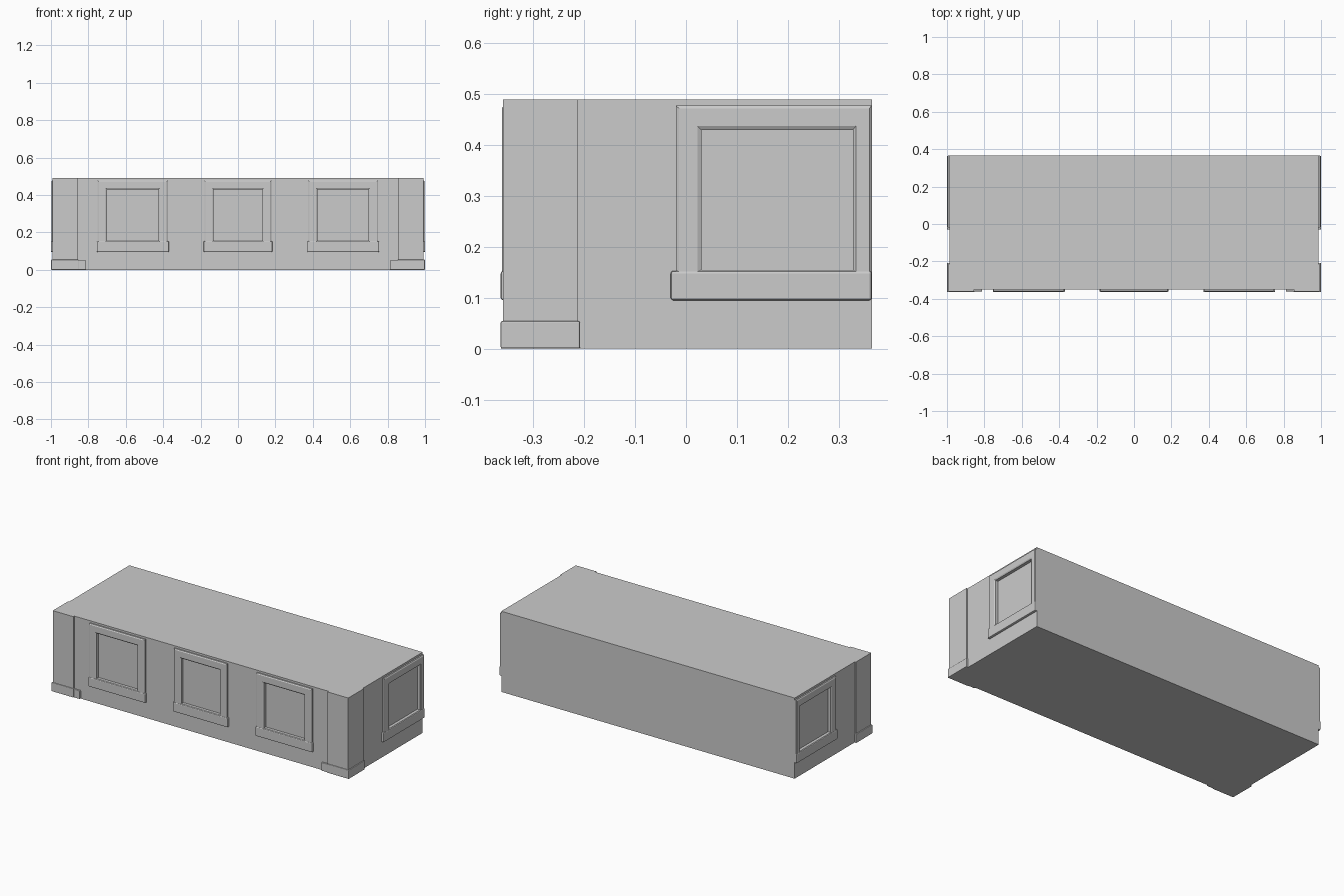
import bpy
import bmesh
from math import radians
from mathutils import Vector

old = bpy.data.objects.get("Cube")
if old:
    bpy.data.objects.remove(old, do_unlink=True)

stone = bpy.data.materials.new("grey_stone")
stone.use_nodes = True
COLOUR = (0.6, 0.6, 0.6, 1)
stone.diffuse_color = COLOUR
stone.node_tree.nodes["Principled BSDF"].inputs["Base Color"].default_value = COLOUR

FRONT, SIDE, BACK, HEIGHT = -0.35, 0.986, 0.365, 0.49


def finish(name, bm):
    mesh = bpy.data.meshes.new(name)
    bm.to_mesh(mesh)
    bm.free()
    mesh.materials.append(stone)
    obj = bpy.data.objects.new(name, mesh)
    bpy.context.collection.objects.link(obj)
    return obj


def box(name, lo, hi, bevel=0):
    lo, hi = Vector(lo), Vector(hi)
    bm = bmesh.new()
    bmesh.ops.create_cube(bm, size=1)
    for v in bm.verts:
        v.co = (lo + hi) / 2 + v.co * (hi - lo)
    obj = finish(name, bm)
    if bevel:
        mod = obj.modifiers.new("rounded_edges", "BEVEL")
        mod.width = bevel
        mod.segments = 2
    return obj


def place(wall, u, depth, z):
    """Map wall coordinates to space; wall is 0 for the front, +1 or -1 for a side."""
    if wall == 0:
        return Vector((u, FRONT - depth, z))
    return Vector((wall * (SIDE + depth), u, z))


def wall_box(name, wall, u0, u1, z0, z1, d0, d1, bevel=0):
    a, b = place(wall, u0, d0, z0), place(wall, u1, d1, z1)
    lo = [min(p) for p in zip(a, b)]
    hi = [max(p) for p in zip(a, b)]
    return box(name, lo, hi, bevel)


def window_frame(name, wall, outer, inner):
    """Nested rectangles: raised surround, inner reveal and sunken panel."""
    steps = [(0, -0.005), (0, 0.008), (0.12, 0.012), (0.85, 0.012), (1, 0.008), (1, -0.01)]
    bm = bmesh.new()
    loops = []
    for t, depth in steps:
        u0, u1, z0, z1 = [a + (b - a) * t for a, b in zip(outer, inner)]
        corners = [(u0, z0), (u1, z0), (u1, z1), (u0, z1)]
        loops.append([bm.verts.new(place(wall, u, depth, z)) for u, z in corners])
    for a, b in zip(loops, loops[1:]):
        for i in range(4):
            j = (i + 1) % 4
            bm.faces.new((a[i], a[j], b[j], b[i]))
    panel = bm.faces.new(loops[-1])
    bm.normal_update()
    outward = place(wall, 0, 1, 0) - place(wall, 0, 0, 0)
    if panel.normal.dot(outward) < 0:
        bmesh.ops.reverse_faces(bm, faces=bm.faces[:])
    finish(name, bm)


# Main block
body = box("main_block", (-SIDE, FRONT, 0), (SIDE, BACK, HEIGHT))

# Windows: name, wall, surround and opening extents along the wall
windows = [
    ("front_right", 0, -0.75, -0.375, -0.70, -0.425),
    ("front_middle", 0, -0.18, 0.178, -0.13, 0.13),
    ("front_left", 0, 0.375, 0.748, 0.425, 0.697),
    ("side_right", -1, -0.02, BACK, 0.03, 0.328),
    ("side_left", 1, -0.02, BACK, 0.03, 0.328),
]
for name, wall, u0, u1, a0, a1 in windows:
    window_frame(name + "_window", wall, (u0, u1, 0.12, 0.478), (a0, a1, 0.155, 0.43))
    end = u1 if wall else u1 + 0.006
    start = u0 - (0.01 if wall else 0.004)
    wall_box(name + "_sill", wall, start, end, 0.095, 0.153, -0.005, 0.014, 0.005)
    cutter = wall_box(name + "_cutter", wall, a0 - 0.003, a1 + 0.003, 0.152, 0.433, -0.013, 0.05)
    cutter.hide_render = True
    cutter.hide_set(True)
    cutter.display_type = "WIRE"
    cut = body.modifiers.new(name + "_recess", "BOOLEAN")
    cut.operation = "DIFFERENCE"
    cut.object = cutter

# Bake the recesses into the block, then drop the cutters
graph = bpy.context.evaluated_depsgraph_get()
baked = bpy.data.meshes.new_from_object(body.evaluated_get(graph))
body.modifiers.clear()
body.data = baked
for obj in [o for o in bpy.data.objects if o.name.endswith("_cutter")]:
    bpy.data.objects.remove(obj, do_unlink=True)

# Corner pillars with plinths
for side, s in (("left", 1), ("right", -1)):
    def corner(name, inner, outer, y0, y1, z0, z1, bevel=0):
        x0, x1 = sorted((s * inner, s * outer))
        box(side + name, (x0, y0, z0), (x1, y1, z1), bevel)
    corner("_pillar", 0.855, 0.993, -0.36, -0.213, 0, HEIGHT)
    corner("_plinth", 0.852, 0.999, -0.364, -0.208, 0, 0.054, 0.003)
    corner("_plinth_foot", 0.812, 0.9, -0.36, -0.3, 0, 0.05, 0.003)
